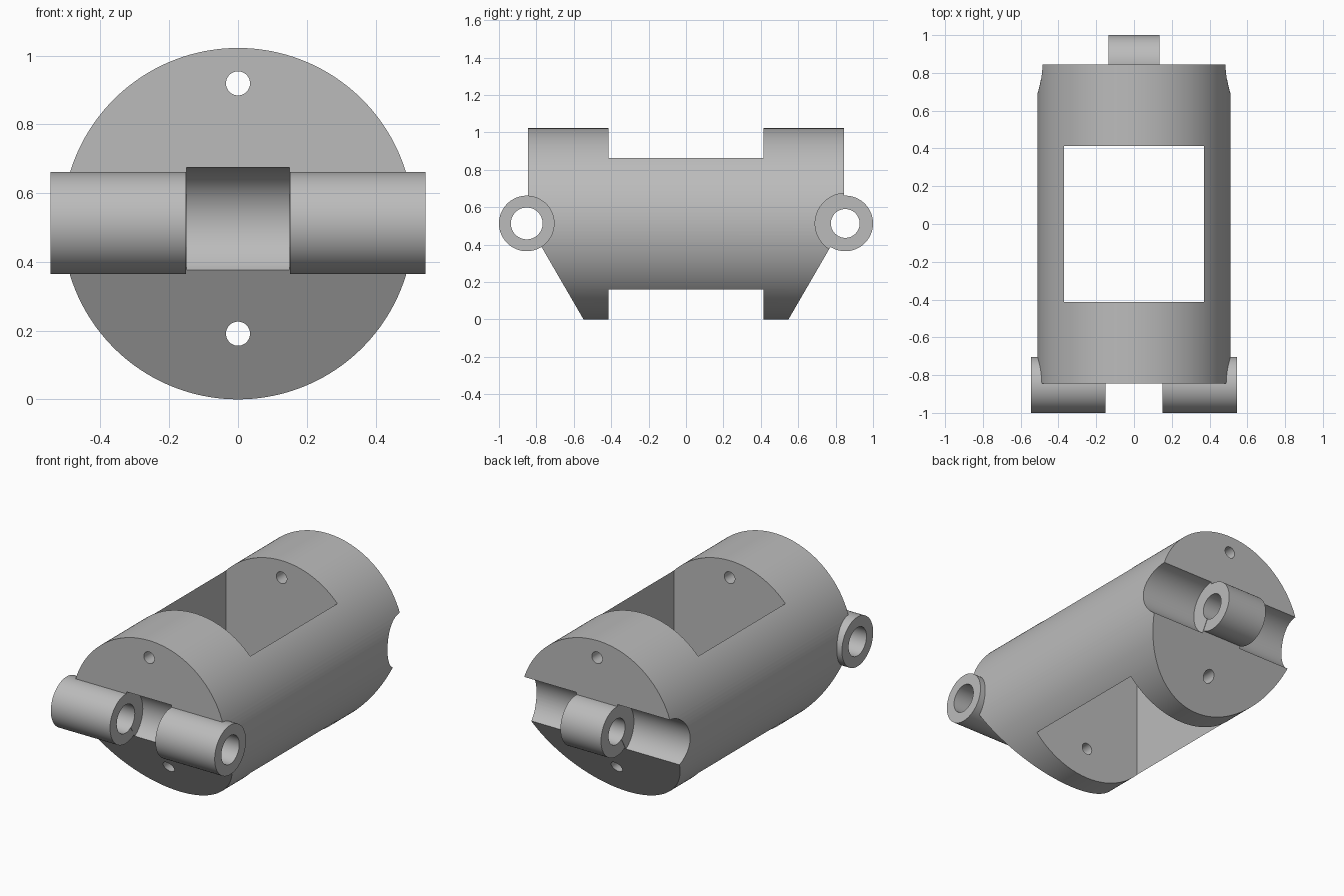
import bpy, math
import bmesh
from mathutils import Matrix

cube = bpy.data.objects.get("Cube")
if cube:
    bpy.data.objects.remove(cube, do_unlink=True)

R = 0.511            # body radius
MID = 0.513          # hinge axis height
END, HINGE = 0.845, 0.8515

metal = bpy.data.materials.new("grey_metal")
metal.use_nodes = True
grey = (0.5, 0.5, 0.5, 1)
metal.diffuse_color = grey
metal.node_tree.nodes["Principled BSDF"].inputs["Base Color"].default_value = grey


def make_object(name, bm):
    bmesh.ops.recalc_face_normals(bm, faces=bm.faces)
    mesh = bpy.data.meshes.new(name)
    bm.to_mesh(mesh)
    bm.free()
    mesh.materials.append(metal)
    ob = bpy.data.objects.new(name, mesh)
    bpy.context.collection.objects.link(ob)
    return ob


def cylinder(name, axis, centre, radius, length, sides=96):
    turn = Matrix.Rotation(math.pi / 2, 4, "Y" if axis == "X" else "X")
    bm = bmesh.new()
    bmesh.ops.create_cone(bm, cap_ends=True, segments=sides, radius1=radius,
                          radius2=radius, depth=length,
                          matrix=Matrix.Translation(centre) @ turn)
    return make_object(name, bm)


def box(name, centre, size):
    bm = bmesh.new()
    bmesh.ops.create_cube(bm, size=1, matrix=Matrix.Translation(centre) @ Matrix.Diagonal((*size, 1)))
    return make_object(name, bm)


def side_prism(name, outline, half_width):
    bm = bmesh.new()
    face = bm.faces.new([bm.verts.new((-half_width, y, z)) for y, z in outline])
    new = bmesh.ops.extrude_face_region(bm, geom=[face])["geom"]
    bmesh.ops.translate(bm, vec=(2 * half_width, 0, 0),
                        verts=[v for v in new if isinstance(v, bmesh.types.BMVert)])
    return make_object(name, bm)


def combine(target, tool, operation):
    mod = target.modifiers.new("cut", "BOOLEAN")
    mod.operation, mod.solver, mod.object = operation, "EXACT", tool
    bpy.context.view_layer.objects.active = target
    bpy.ops.object.modifier_apply(modifier=mod.name)
    bpy.data.objects.remove(tool, do_unlink=True)


# Round body, trimmed to flat upper ends and sloped lower ends
body = cylinder("hinged_body", "Y", (0, 0, R), R, 2, 160)
half = [(END, 1.2), (END, MID), (0.49, -0.1)]
outline = half + [(-y, z) for y, z in reversed(half)]
combine(body, side_prism("trim", outline, 1), "INTERSECT")

# Rectangular window right through the middle
combine(body, box("window", (0, 0, R), (0.742, 0.828, 2)), "DIFFERENCE")

# Bolt holes through both end blocks
for z in (0.919, 0.191):
    combine(body, cylinder("bolt_hole", "Y", (0, 0, z), 0.035, 3, 48), "DIFFERENCE")

# Recesses that clear the mating knuckles
combine(body, cylinder("recess", "X", (0, -HINGE, MID), 0.161, 0.3), "DIFFERENCE")
for s in (-1, 1):
    combine(body, cylinder("recess", "X", (s * 0.637, HINGE, MID), 0.161, 1), "DIFFERENCE")

# Two front knuckles and one back knuckle
for s in (-1, 1):
    combine(body, cylinder("front_knuckle", "X", (s * 0.348, -HINGE, MID), 0.1485, 0.394), "UNION")
combine(body, cylinder("back_knuckle", "X", (0, HINGE, MID), 0.1485, 0.27), "UNION")

# Pin bores along both hinge axes
for y, radius in ((-HINGE, 0.085), (HINGE, 0.077)):
    combine(body, cylinder("pin_bore", "X", (0, y, MID), radius, 3, 64), "DIFFERENCE")

# Smooth the round walls, keep the machined edges sharp
bpy.ops.object.select_all(action="DESELECT")
body.select_set(True)
bpy.context.view_layer.objects.active = body
bpy.ops.object.shade_smooth_by_angle(angle=math.radians(25))
